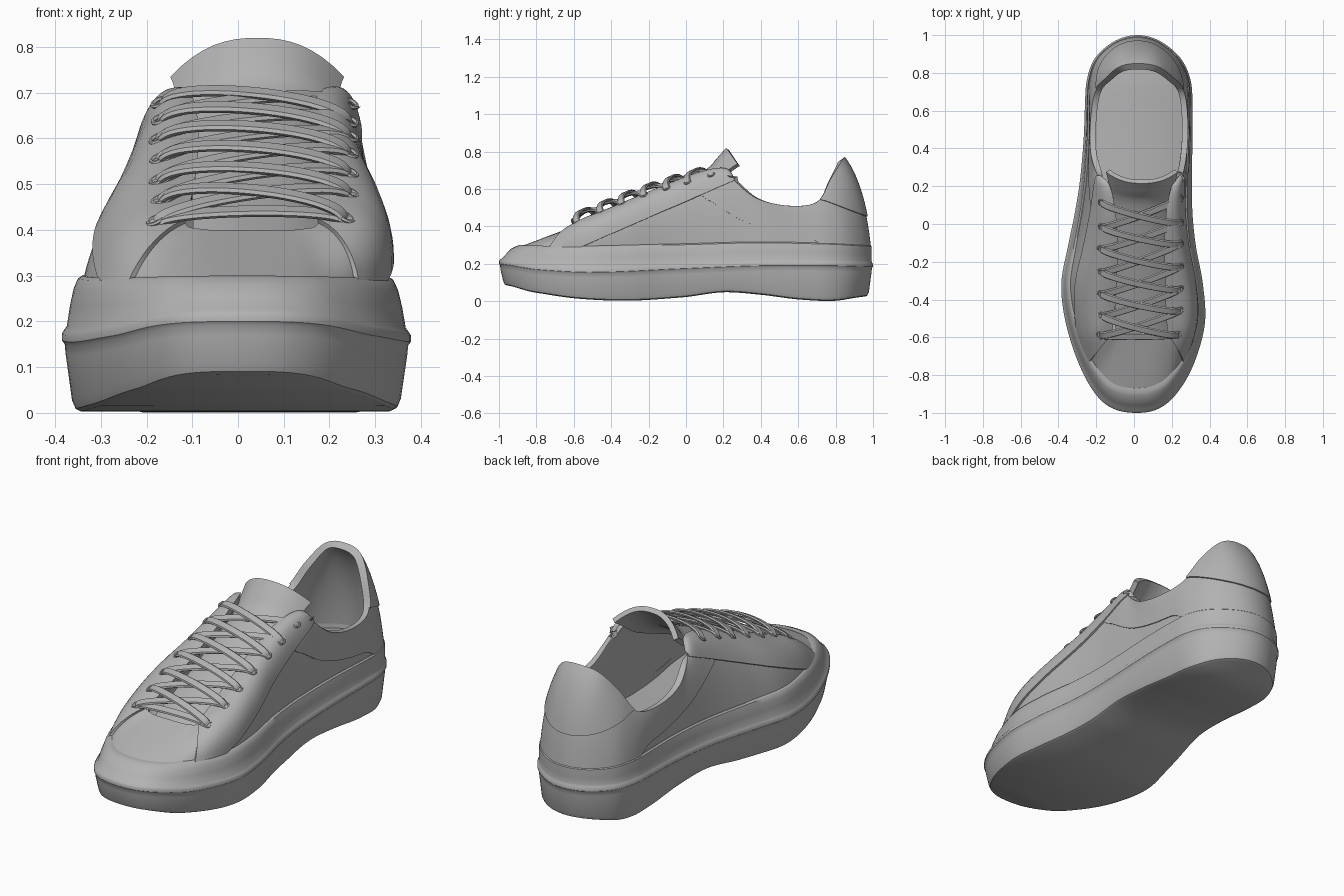
import bpy, bmesh, math
from mathutils import Vector

if "Cube" in bpy.data.objects:
    bpy.data.objects.remove(bpy.data.objects["Cube"])

grey = bpy.data.materials.new("plain_grey")
grey.diffuse_color = (0.45, 0.45, 0.45, 1)
grey.use_nodes = True
grey.node_tree.nodes["Principled BSDF"].inputs["Base Color"].default_value = grey.diffuse_color


def make(name, verts, faces, solid=0, offset=-1, angle=40, recalc=False):
    me = bpy.data.meshes.new(name)
    me.from_pydata([tuple(v) for v in verts], [], faces)
    if recalc:
        bm = bmesh.new()
        bm.from_mesh(me)
        bmesh.ops.recalc_face_normals(bm, faces=bm.faces)
        bm.to_mesh(me)
        bm.free()
    ob = bpy.data.objects.new(name, me)
    bpy.context.collection.objects.link(ob)
    me.materials.append(grey)
    if solid:
        m = ob.modifiers.new("thickness", 'SOLIDIFY')
        m.thickness, m.offset = solid, offset
        bpy.context.view_layer.objects.active = ob
        bpy.ops.object.modifier_apply(modifier=m.name)
    ob.data.polygons.foreach_set("use_smooth", [True] * len(ob.data.polygons))
    ob.data.set_sharp_from_angle(angle=math.radians(angle))
    return ob


def grid(cols, closed=False, flip=False):
    """Vertices and quads for a list of equally long columns."""
    n, m = len(cols), len(cols[0])
    faces = []
    for i in range(n if closed else n - 1):
        k = (i + 1) % n
        for j in range(m - 1):
            f = [i * m + j, k * m + j, k * m + j + 1, i * m + j + 1]
            faces.append(f[::-1] if flip else f)
    return [p for c in cols for p in c], faces


def cat(p0, p1, p2, p3, t):
    return 0.5 * (2 * p1 + (p2 - p0) * t + (2 * p0 - 5 * p1 + 4 * p2 - p3) * t * t
                  + (3 * p1 - p0 - 3 * p2 + p3) * t ** 3)


def curve(keys, y):
    """Smooth height curve through (y, value) keys."""
    y = min(max(y, keys[0][0]), keys[-1][0])
    k = 0
    while k < len(keys) - 2 and y > keys[k + 1][0]:
        k += 1
    v = [keys[min(max(k + d, 0), len(keys) - 1)][1] for d in (-1, 0, 1, 2)]
    return cat(*v, (y - keys[k][0]) / (keys[k + 1][0] - keys[k][0]))


def ramp(a, b, y):
    t = min(max((y - a) / (b - a), 0), 1)
    return t * t * (3 - 2 * t)


# Toe to heel: sole y, left x, right x, then upper rim y, left x, right x, z
ROWS = [(-1.0, .015, .015, -.60, .03, .03, .40), (-.98, -.105, .125, -.60, -.03, .09, .40),
        (-.905, -.20, .22, -.595, -.08, .14, .402), (-.75, -.288, .313, -.57, -.115, .175, .415),
        (-.53, -.36, .375, -.42, -.10, .17, .475), (-.32, -.385, .365, -.26, -.09, .165, .545),
        (-.12, -.35, .328, -.08, -.088, .163, .62), (.05, -.315, .31, .08, -.10, .175, .68),
        (.20, -.29, .307, .205, -.13, .205, .70), (.34, -.275, .308, .255, -.185, .25, .65),
        (.48, -.265, .31, .38, -.225, .275, .55), (.62, -.26, .31, .55, -.225, .28, .51),
        (.76, -.25, .30, .70, -.20, .26, .53), (.88, -.205, .245, .77, -.14, .20, .65),
        (.97, -.10, .135, .825, -.07, .12, .745), (1.0, .02, .02, .84, .02, .03, .765)]
KEYS = [(r[1], r[0], r[4], r[3], r[6]) for r in ROWS]
KEYS += [(r[2], r[0], r[5], r[3], r[6]) for r in ROWS[14:0:-1]]
SUB = 6
N = len(KEYS) * SUB
LOOP = [[cat(*[KEYS[(k + d) % len(KEYS)][c] for d in (-1, 0, 1, 2)], s / SUB) for c in range(5)]
        for k in range(len(KEYS)) for s in range(SUB)]

BOTTOM = [(-1, .085), (-.85, .05), (-.6, .015), (-.3, .003), (0, .022), (.2, .048),
          (.4, .035), (.6, .01), (.8, .002), (1, .025)]
RIDGE = [(-1, .21), (-.8, .18), (-.5, .165), (0, .185), (.4, .2), (.8, .2), (1, .195)]
FOXING = [(-1, .30), (-.6, .295), (0, .308), (.4, .318), (.8, .31), (1, .30)]
INSET = [(-1, .10), (-.9, .075), (-.7, .05), (-.4, .04), (0, .03), (.5, .02), (1, .008)]


def inset(i, d, z):
    a, b = LOOP[i - 1], LOOP[(i + 1) % N]
    t = Vector((b[0] - a[0], b[1] - a[1])).normalized()
    return Vector((LOOP[i][0] + t.y * d, LOOP[i][1] - t.x * d, z))


def cap(index):
    """Strips across the shoe, closing one ring."""
    h = N // 2
    f = [(index(0), index(1), index(N - 1)), (index(h - 1), index(h), index(h + 1))]
    return f + [(index(i), index(i + 1), index(N - i - 1), index(N - i)) for i in range(1, h - 1)]


# Sole with ridge, foxing band and recessed floor
cols = []
for i in range(N):
    y = LOOP[i][1]
    b, r, f, d = (curve(c, y) for c in (BOTTOM, RIDGE, FOXING, INSET))
    cols.append([inset(i, e, z) for e, z in (
        (.042, b), (.03, b + .006), (.022, b + .025), (.008, r - .04), (.006, r - .018), (0, r - .01),
        (0, r + .004), (.005, r + .012), (.007 + d * .1, r + .02), (.004 + d * .36, r + (f - r) * .5),
        (.002 + d * .62, r + (f - r) * .78), (d * .92, f - .006), (d + .006, f), (d + .03, f), (d + .035, .24))])
v, f = grid(cols, closed=True)
m = len(cols[0])
f += cap(lambda i: i * m) + cap(lambda i: i * m + m - 1)
make("sole", v, f, recalc=True, angle=35)

# Insole
v, f = grid([[inset(i, curve(INSET, LOOP[i][1]) + e, z) for e, z in ((.02, .23), (.02, .26), (.03, .265))]
             for i in range(N)], closed=True)
make("insole", v, f + cap(lambda i: i * 3) + cap(lambda i: i * 3 + 2), recalc=True)


def upper_point(i, t):
    """Upper surface: bulging curve from foxing to rim."""
    x, y, rx, ry, rz = LOOP[i]
    a = inset(i, curve(INSET, y) + .008, curve(FOXING, y) - .01)
    c = Vector((rx, ry, rz))
    toe = ramp(-.6, -.9, y)
    mid = ramp(.42, .2, y) * (1 - toe)
    right = mid * (i > N // 2)
    h = .25 + .25 * toe
    u = .7 - .2 * toe + .33 * mid + .05 * right
    hx = h - .38 * right
    b = Vector((a.x + (c.x - a.x) * hx, a.y + (c.y - a.y) * h, a.z + (c.z - a.z) * u))
    return a * (1 - t) ** 2 + b * 2 * t * (1 - t) + c * t * t


# Upper
surface = [[upper_point(i, j / 16) for j in range(17)] for i in range(N)]
v, f = grid(surface, closed=True, flip=True)
make("upper", v, f, solid=.026)


def overlay(name, lo, hi, line, thick):
    """Raised panel on the upper, above a seam line z = line(y)."""
    cols = []
    for i in range(lo, hi + 1):
        t = 0
        while t < .97:
            p = upper_point(i % N, t)
            if p.z > line(p.y):
                break
            t += .004
        cols.append([upper_point(i % N, t + (1 - t) * j / 10) for j in range(11)])
    v, f = grid(cols, flip=True)
    make(name, v, f, solid=thick, offset=1)


# Raised panels: eyestays, collar, heel tab
def eyestay_line(y):
    return .285 + (y + .57) * .433


def collar_line(y):
    return curve([(.0, .62), (.1, .55), (.3, .43), (.5, .37), (.65, .345), (.75, .29), (1, .28)], y)


overlay("left_eyestay", 18, 53, eyestay_line, .011)
overlay("right_eyestay", N - 53, N - 18, eyestay_line, .011)
overlay("collar_panel", 43, N - 43, collar_line, .005)
overlay("heel_tab", 73, N - 73, lambda y: .54 - (y - .73) * .39, .012)

# Tongue
MID = [(0, -.63, .37), (.25, -.35, .485), (.5, -.1, .60), (.75, .1, .70), (.9, .165, .765), (1, .215, .82)]
cols = []
for a in range(17):
    s = a / 8 - 1
    col = []
    for b in range(25):
        t = b / 24
        y, z = curve([(k[0], k[1]) for k in MID], t), curve([(k[0], k[2]) for k in MID], t)
        wide = .14 + .05 * t ** 3
        e = abs(s) ** 2.4
        col.append(Vector((.042 + s * wide, y + .06 * e * t ** 3, z - (.035 + .05 * t * t) * e)))
    cols.append(col)
v, f = grid(cols)
make("tongue", v, f, solid=.026)


# Eyelets sit on the eyestays
def eyelet_at(x, y):
    side = range(15, 60) if x < 0 else range(N - 60, N - 15)
    return min((p for i in side for p in (upper_point(i, t / 30) for t in range(12, 31))),
               key=lambda p: (p.x - x) ** 2 + (p.y - y) ** 2)


rows = [-.58 + .118 * k for k in range(7)]
left = [eyelet_at(-.17, y - .01) for y in rows]
right = [eyelet_at(.24, y + .01) for y in rows]
for side, pts in (("left", left), ("right", right)):
    lean = Vector((-.4 if side == "left" else .4, -.38, .84)).normalized()
    q = lean.to_track_quat('Z', 'Y')
    for k, p in enumerate(pts):
        ring = [[p + lean * .012 + q @ Vector(((.017 + .005 * math.cos(b)) * math.cos(a),
                                             (.017 + .005 * math.cos(b)) * math.sin(a), .005 * math.sin(b)))
                 for b in [j * math.tau / 6 for j in range(7)]]
                for a in [i * math.tau / 16 for i in range(16)]]
        v, f = grid(ring, closed=True)
        make(f"{side}_eyelet_{k + 1}", v, f, recalc=True)


def lace(name, a, b, height):
    """Flat ribbon arching from eyelet to eyelet."""
    up = Vector((0, -.42, .91))
    path = []
    for k in range(25):
        t = .5 - .5 * math.cos(math.pi * k / 24)
        path.append(a.lerp(b, t) + up * (height * (1 - (2 * t - 1) ** 2) ** .4))
    w, h = .02, .007
    cols = []
    for k, p in enumerate(path):
        t = (path[min(k + 1, 24)] - path[max(k - 1, 0)]).normalized()
        s = up.cross(t).normalized()
        n = t.cross(s)
        cols.append([p + s * (w * u) + n * (h * q) for u, q in
                     ((1, 0), (.75, 1), (-.75, 1), (-1, 0), (-.75, -1), (.75, -1), (1, 0))])
    v, f = grid(cols)
    make(name, v, f, recalc=True, angle=50)


# Laces: bottom bar and criss-cross
lace("lace_bar", left[0], right[0], .03)
for k in range(6):
    lace(f"lace_under_{k + 1}", left[k], right[k + 1], .042)
    lace(f"lace_over_{k + 1}", right[k], left[k + 1], .056)
